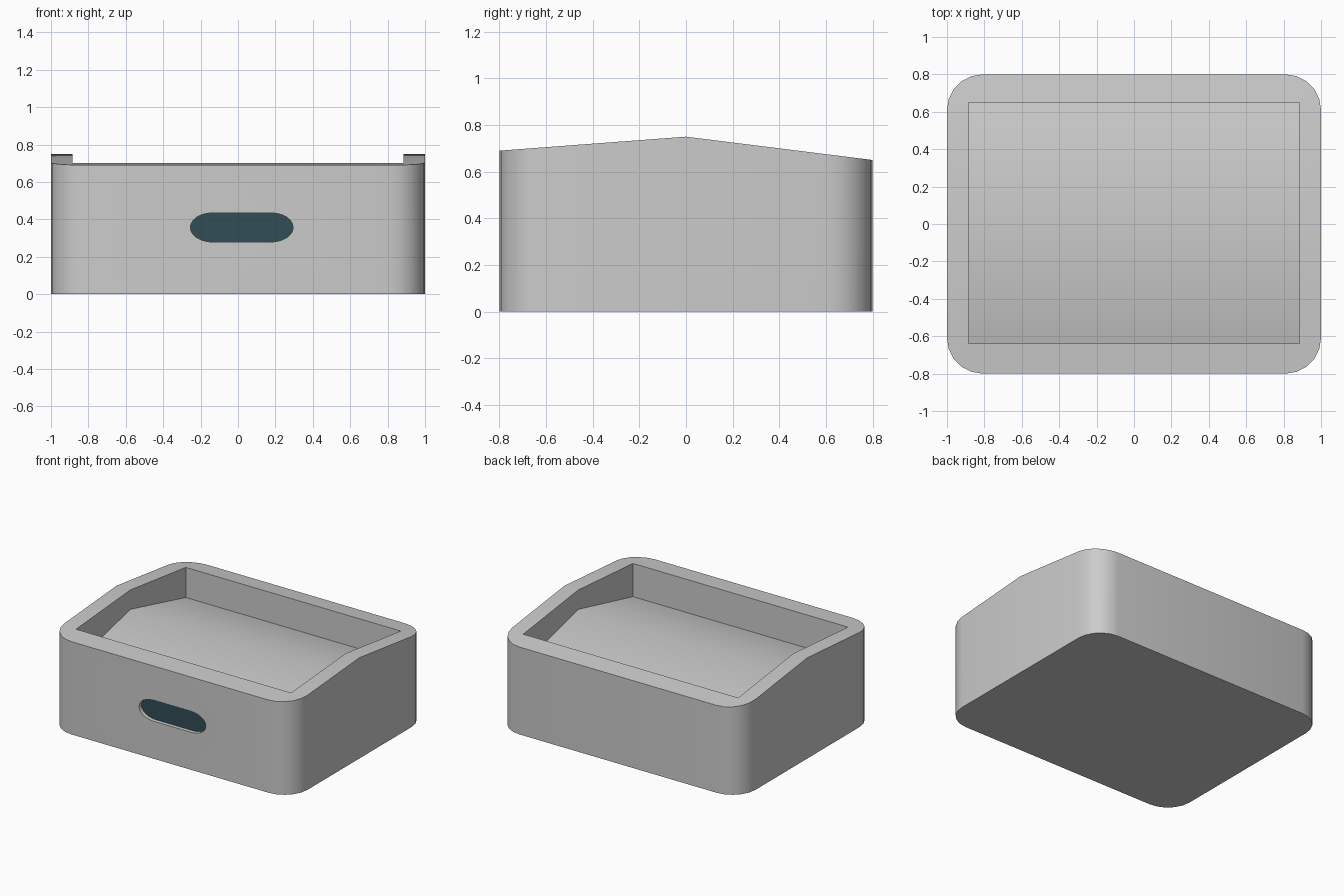
import bpy, bmesh
from math import cos, sin, pi

if "Cube" in bpy.data.objects:
    bpy.data.objects.remove(bpy.data.objects["Cube"])

def rounded(hx, hy, rx, ry, seg, cx=0.0, cy=0.0):
    """Outline of a rectangle with elliptical corners."""
    pts = []
    for k, (sx, sy) in enumerate([(1, 1), (-1, 1), (-1, -1), (1, -1)]):
        for i in range(seg + 1):
            a = (k + i / seg) * pi / 2
            pts.append((cx + sx * (hx - rx) + rx * cos(a),
                        cy + sy * (hy - ry) + ry * sin(a)))
    return pts

def solid(name, outline, place):
    """Prism split along y = 0, its points moved by place(x, y, is_top)."""
    bm = bmesh.new()
    base = bm.faces.new([bm.verts.new((x, y, 0)) for x, y in outline])
    top = bmesh.ops.extrude_face_region(bm, geom=[base], use_keep_orig=True)
    for v in top["geom"]:
        if isinstance(v, bmesh.types.BMVert):
            v.co.z = 1
    bmesh.ops.remove_doubles(bm, verts=bm.verts[:], dist=1e-5)
    bmesh.ops.bisect_plane(bm, geom=bm.verts[:] + bm.edges[:] + bm.faces[:],
                           plane_co=(0, 0, 0), plane_no=(0, 1, 0))
    for v in bm.verts:
        v.co = place(v.co.x, v.co.y, v.co.z > 0.5)
    bmesh.ops.recalc_face_normals(bm, faces=bm.faces[:])
    mesh = bpy.data.meshes.new(name)
    bm.to_mesh(mesh)
    bm.free()
    obj = bpy.data.objects.new(name, mesh)
    bpy.context.collection.objects.link(obj)
    return obj

def ridge(y, front, mid, back, y_front, y_back):
    """Height of a two-slope profile peaking at y = 0."""
    return mid + (front - mid) * y / y_front if y < 0 else mid + (back - mid) * y / y_back

def rim_z(y):
    return ridge(y, 0.69, 0.75, 0.65, -0.8, 0.8)

def floor_z(y):
    return ridge(y, 0.455, 0.605, 0.445, -0.64, 0.65)

# Body with rounded corners and a gently ridged rim
body = solid("body", rounded(1.0, 0.8, 0.19, 0.19, 5),
             lambda x, y, t: (x, y, rim_z(y) if t else 0))

# Pocket cutter with a ridged floor
pocket = solid("pocket_cutter",
               [(-0.885, -0.64), (0.885, -0.64), (0.885, 0.65), (-0.885, 0.65)],
               lambda x, y, t: (x, y, 1.2 if t else floor_z(y)))

# Front slot cutter
slot_outline = rounded(0.275, 0.078, 0.12, 0.0775, 6, 0.02, 0.357)
slot = solid("slot_cutter", slot_outline,
             lambda x, y, t: (x, -0.77 if t else -0.9, y))

for cutter in (pocket, slot):
    cutter.hide_render = True
    cutter.hide_set(True)
    mod = body.modifiers.new(cutter.name, 'BOOLEAN')
    mod.object = cutter
    mod.solver = 'EXACT'

bpy.context.view_layer.objects.active = body
body.select_set(True)
for mod in list(body.modifiers):
    bpy.ops.object.modifier_apply(modifier=mod.name)
for cutter in (pocket, slot):
    bpy.data.objects.remove(cutter)
bpy.ops.object.shade_smooth_by_angle(angle=0.55)

# Dark panel at the back of the slot
panel = solid("slot_panel", slot_outline,
              lambda x, y, t: (x, -0.76 if t else -0.772, y))
teal = bpy.data.materials.new("dark_teal")
teal.diffuse_color = (0.03, 0.075, 0.09, 1)
teal.use_nodes = True
teal.node_tree.nodes["Principled BSDF"].inputs["Base Color"].default_value = teal.diffuse_color
panel.data.materials.append(teal)
